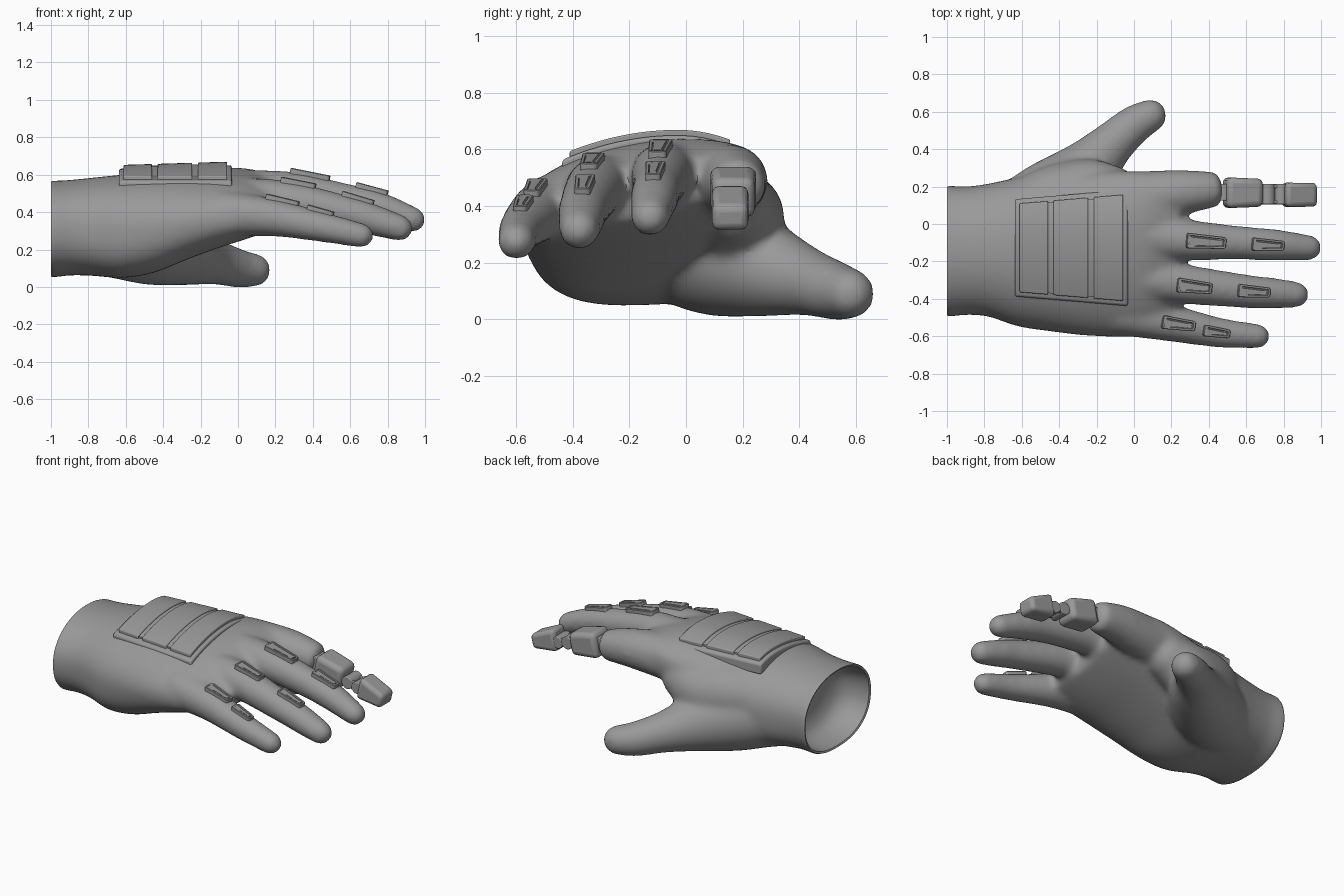
import bpy, bmesh, math
from mathutils import Vector, Matrix

if "Cube" in bpy.data.objects:
    bpy.data.objects.remove(bpy.data.objects["Cube"])

grey = bpy.data.materials.new("warm_grey")
grey.diffuse_color = (0.32, 0.32, 0.32, 1)
grey.use_nodes = True
grey.node_tree.nodes["Principled BSDF"].inputs["Base Color"].default_value = grey.diffuse_color


def make(name, bm, bevel=0.0, smooth=True):
    bmesh.ops.recalc_face_normals(bm, faces=bm.faces)
    me = bpy.data.meshes.new(name)
    bm.to_mesh(me)
    bm.free()
    ob = bpy.data.objects.new(name, me)
    bpy.context.collection.objects.link(ob)
    me.materials.append(grey)
    if bevel:
        m = ob.modifiers.new("bevel", 'BEVEL')
        m.width, m.segments, m.limit_method = bevel, 3, 'ANGLE'
    if smooth:
        bpy.context.view_layer.objects.active = ob
        ob.select_set(True)
        bpy.ops.object.shade_smooth_by_angle(angle=math.radians(40))
        ob.select_set(False)
    return ob


def spline(rows, steps=6):
    """Catmull-Rom through rows of numbers."""
    rows = [Vector(r) for r in rows]
    out = []
    for i in range(len(rows) - 1):
        a, b, c, d = rows[max(i - 1, 0)], rows[i], rows[i + 1], rows[min(i + 2, len(rows) - 1)]
        for k in range(steps):
            t = k / steps
            out.append(0.5 * (2 * b + (c - a) * t + (2 * a - 5 * b + 4 * c - d) * t * t
                              + (3 * b - a - 3 * c + d) * t ** 3))
    return out + [rows[-1]]


def skin(bm, rings):
    loops = [[bm.verts.new(p) for p in r] for r in rings]
    n = len(loops[0])
    for a, b in zip(loops, loops[1:]):
        for i in range(n):
            bm.faces.new((a[i], a[(i + 1) % n], b[(i + 1) % n], b[i]))
    bm.faces.new(loops[0][::-1])
    bm.faces.new(loops[-1])


def tube(bm, rows, cap=1.0):
    """Round finger along x, y, z, radius rows with a domed tip."""
    pts = [(Vector(p[:3]), p[3]) for p in spline(rows)]
    d = (pts[-1][0] - pts[-2][0]).normalized()
    c, r = pts[-1]
    for a in (20, 40, 58, 72, 82):
        a = math.radians(a)
        pts.append((c + d * r * cap * math.sin(a), r * math.cos(a)))
    rings = []
    for i, (p, r) in enumerate(pts):
        d = (pts[min(i + 1, len(pts) - 1)][0] - pts[max(i - 1, 0)][0]).normalized()
        s = d.cross(Vector((0, 0, 1))).normalized()
        u = s.cross(d)
        rings.append([p + r * (math.cos(t) * s + math.sin(t) * u)
                      for t in (2 * math.pi * k / 24 for k in range(24))])
    skin(bm, rings)


# Glove body: palm sections are x, centre y, centre z, half width, half height,
# tilt, roundness of the underside (1 is an ellipse, less is boxier)
palm = [(-1.1, -.145, .31, .35, .258, 0, .85), (-.98, -.145, .31, .35, .258, 0, .85),
        (-.9, -.143, .317, .343, .255, 0, .8), (-.78, -.14, .322, .355, .262, .01, .73),
        (-.62, -.15, .325, .398, .275, .04, .7), (-.45, -.155, .347, .42, .265, .09, .75),
        (-.28, -.16, .388, .438, .233, .14, .82), (-.1, -.16, .425, .45, .198, .175, .88),
        (.05, -.16, .445, .445, .165, .2, .93), (.16, -.155, .45, .41, .128, .21, .93),
        (.25, -.15, .45, .35, .09, .22, .93)]
bm = bmesh.new()
rings = []
for x, cy, cz, ry, rz, tilt, under in spline(palm):
    ring = []
    for k in range(48):
        a = 2 * math.pi * k / 48
        ca, sa = math.cos(a), math.sin(a)
        e = under if sa < 0 else (.97 if ca < 0 else .93)
        u = ry * math.copysign(abs(ca) ** e, ca)
        v = rz * math.copysign(abs(sa) ** e, sa)
        ring.append((x, cy + u * math.cos(tilt) - v * math.sin(tilt),
                     cz + u * math.sin(tilt) + v * math.cos(tilt)))
    rings.append(ring)
skin(bm, rings)

fingers = {
    "middle": [(.02, -.06, .5, .125), (.28, -.085, .508, .11), (.55, -.1, .468, .091),
               (.75, -.112, .425, .085), (.935, -.127, .36, .069)],
    "ring": [(.02, -.28, .46, .125), (.26, -.32, .46, .107), (.6, -.36, .392, .09),
             (.75, -.37, .35, .082), (.865, -.378, .315, .071)],
    "little": [(-.08, -.47, .39, .125), (.18, -.525, .372, .102), (.45, -.58, .32, .081),
               (.66, -.6, .275, .067)],
    "thumb": [(-.8, -.02, .27, .19), (-.6, .03, .25, .215), (-.43, .14, .22, .214),
              (-.26, .28, .175, .17), (-.12, .425, .133, .122), (.0, .53, .1, .104),
              (.085, .578, .09, .09)],
    "web": [(-.7, .05, .36, .13), (-.45, .12, .37, .185), (-.25, .18, .36, .17),
            (-.12, .175, .4, .14)]}
for rows in fingers.values():
    tube(bm, rows)
tube(bm, [(-.05, .135, .48, .145), (.24, .168, .49, .122), (.43, .185, .472, .096)], cap=.45)
body = make("glove_form", bm, smooth=False)
m = body.modifiers.new("remesh", 'REMESH')
m.mode, m.voxel_size = 'VOXEL', .016
m = body.modifiers.new("smooth", 'SMOOTH')
m.factor, m.iterations = .5, 18
bpy.context.view_layer.update()
shell = bpy.data.meshes.new_from_object(body.evaluated_get(bpy.context.evaluated_depsgraph_get()))
bpy.data.objects.remove(body)

# Cut the wrist open, then turn the rim inward to a hollow with a closed floor
bm = bmesh.new()
bm.from_mesh(shell)
bmesh.ops.bisect_plane(bm, geom=bm.verts[:] + bm.edges[:] + bm.faces[:], dist=1e-5,
                       plane_co=(-.99, 0, 0), plane_no=(-1, 0, 0), clear_outer=True)
rim = [e for e in bm.edges if e.is_boundary]
centre = Vector((0, -.145, .31))
for x, s in ((-1, .985), (-.995, .96), (-.96, .985), (-.9, .97), (-.84, .92), (-.8, .8), (-.78, .55)):
    new = bmesh.ops.extrude_edge_only(bm, edges=rim)["geom"]
    rim = [g for g in new if isinstance(g, bmesh.types.BMEdge)]
    for v in (g for g in new if isinstance(g, bmesh.types.BMVert)):
        v.co = centre + (v.co - centre) * s
        v.co.x = x
bmesh.ops.holes_fill(bm, edges=rim, sides=0)
for f in bm.faces:
    f.smooth = True
glove = make("glove", bm)


# Curved plate on the back of the hand
def panel(name, x0, x1, inset, lift, thick, bevel):
    bm = bmesh.new()
    grid = []
    for x in (x0, x1):
        t = (x + .63) / .59
        lo, hi = -.385 - .05 * t + inset, .13 + .05 * t - inset
        row = []
        for k in range(17):
            y = lo + (hi - lo) * k / 16
            drop = (.52 if y < -.03 else 1.0) * (y + .03) ** 2
            row.append((x, y, .652 + .018 * t - drop + lift))
        grid.append(row)
    rings = [[(a[0], a[1], a[2]), (b[0], b[1], b[2]), (b[0], b[1], b[2] - thick),
              (a[0], a[1], a[2] - thick)] for a, b in zip(*grid)]
    skin(bm, rings)
    make(name, bm, bevel)


panel("back_plate_base", -.637, -.033, -.003, -.02, .07, .012)
for i, (a, b) in enumerate([(-.612, -.46), (-.43, -.245), (-.215, -.058)]):
    panel(f"back_plate_panel_{i + 1}", a, b, .022, 0, .045, .006)
for i, (a, b) in enumerate([(-.47, -.42), (-.255, -.205)]):
    panel(f"back_plate_strip_{i + 1}", a, b, .03, -.009, .03, 0)


# Tapered finger pads with a grooved rim
def pad(name, x0, x1, y0, y1, w):
    def hit(x, y):
        return glove.ray_cast(Vector((x, y, 2)), Vector((0, 0, -1)))[1]
    a, b = hit(x0, y0), hit(x1, y1)
    mid = hit((x0 + x1) / 2, (y0 + y1) / 2)
    ax = (b - a).normalized()
    side = Vector((0, 0, 1)).cross(ax).normalized()
    n = ax.cross(side)
    L = (b - a).length / 2
    mat = Matrix((ax, side, n)).transposed().to_4x4()
    mat.translation = mid
    bm = bmesh.new()
    out = [(-L, -w), (L, -w * .75), (L, w * .75), (-L, w)]
    skin(bm, [[(x, y, z) for x, y in out] for z in (-.03, .016)])
    upright = [e for e in bm.edges if abs(e.verts[0].co.z - e.verts[1].co.z) > .02]
    bmesh.ops.bevel(bm, geom=upright, offset=.014, segments=3, profile=.5, affect='EDGES')
    bmesh.ops.recalc_face_normals(bm, faces=bm.faces)
    top = max(bm.faces, key=lambda f: f.calc_center_median().z)
    for t, d in ((.003, .003), (.009, 0), (.002, -.009), (.005, 0), (.002, .008)):
        bmesh.ops.inset_region(bm, faces=[top], thickness=t, depth=d)
    bm.transform(mat)
    make(name, bm)


pad("middle_pad_1", .28, .49, -.088, -.102, .042)
pad("middle_pad_2", .63, .80, -.107, -.117, .036)
pad("ring_pad_1", .23, .415, -.325, -.345, .04)
pad("ring_pad_2", .555, .725, -.355, -.367, .036)
pad("little_pad_1", .15, .325, -.523, -.547, .037)
pad("little_pad_2", .37, .51, -.568, -.588, .032)


# Mechanical forefinger
def block(name, centre, size, pitch, taper=(1, 1), drop=0.0, bevel=.02):
    bm = bmesh.new()
    bmesh.ops.create_cube(bm, size=1)
    for v in bm.verts:
        if v.co.x > 0:
            v.co.y *= taper[0]
            v.co.z = v.co.z * taper[1] - drop
        v.co = Vector([p * s for p, s in zip(v.co, size)])
    bm.transform(Matrix.Translation(centre) @ Matrix.Rotation(pitch, 4, 'Y'))
    make(name, bm, bevel)


def pin(name, centre, r, length):
    bm = bmesh.new()
    bmesh.ops.create_cone(bm, cap_ends=True, segments=24, radius1=r, radius2=r, depth=length)
    bm.transform(Matrix.Translation(centre) @ Matrix.Rotation(math.pi / 2, 4, 'X'))
    make(name, bm, .005)


pin("knuckle_pin", (.475, .17, .465), .05, .09)
block("forefinger_block", (.583, .167, .445), (.2, .165, .165), .2, (.9, .85), 0, .03)
for i, y in enumerate((.118, .2)):
    block(f"hinge_link_{i + 1}", (.745, y, .408), (.13, .018, .055), .25, (1, 1), 0, .006)
pin("hinge_pin_front", (.715, .16, .415), .04, .11)
pin("hinge_pin_tip", (.785, .16, .4), .038, .11)
block("forefinger_tip", (.888, .156, .388), (.18, .13, .145), .22, (.97, .62), .08, .025)
